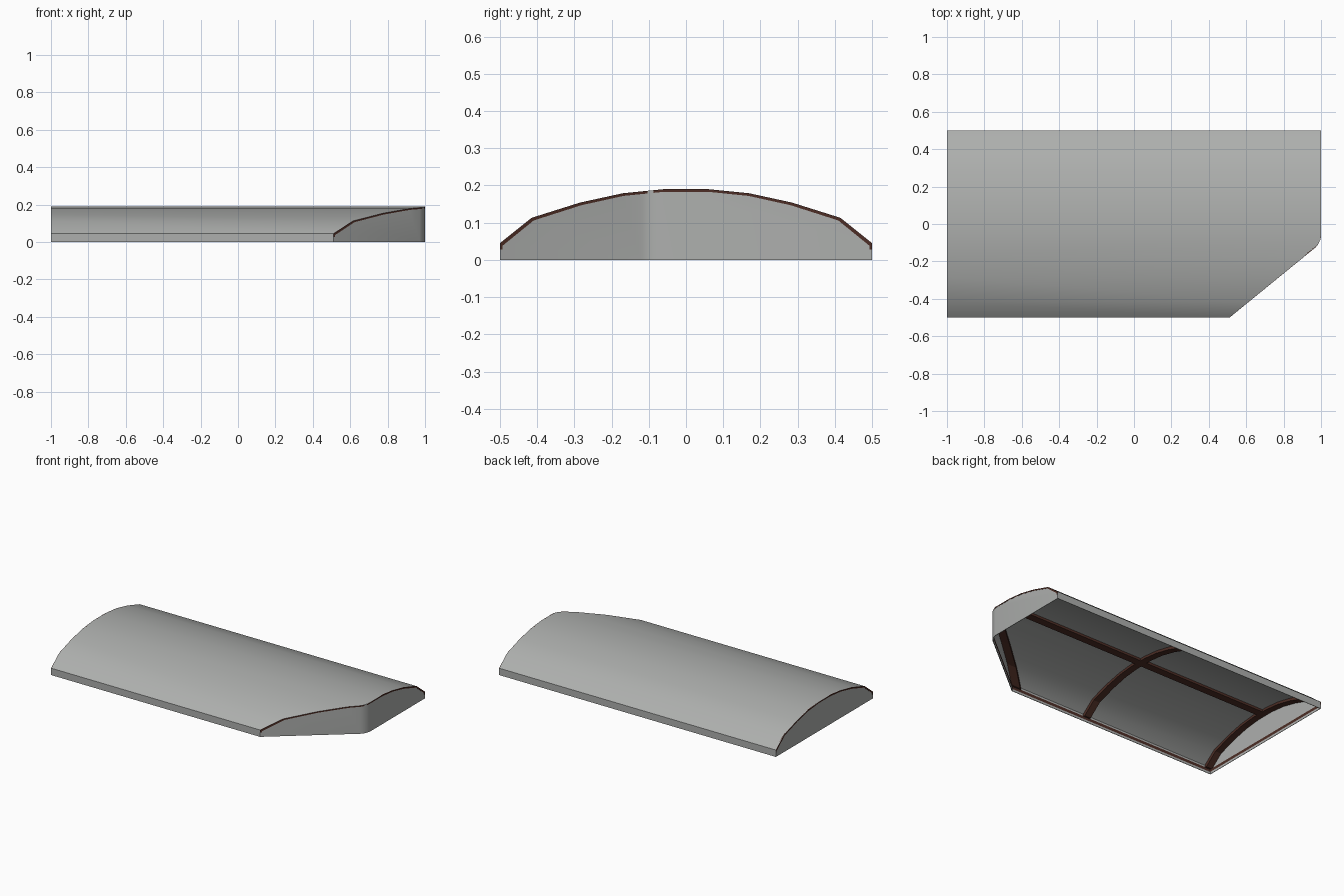
import bpy, bmesh, math
from mathutils import Vector

if "Cube" in bpy.data.objects:
    bpy.data.objects.remove(bpy.data.objects["Cube"])


def material(name, rgb):
    m = bpy.data.materials.new(name)
    m.diffuse_color = (*rgb, 1)
    m.use_nodes = True
    m.node_tree.nodes["Principled BSDF"].inputs["Base Color"].default_value = m.diffuse_color
    return m


GREY = material("panel grey", (0.42, 0.43, 0.42))
BROWN = material("rib brown", (0.075, 0.027, 0.019))

# Arched cross-section (y, z), mirrored about y = 0
HALF = [(0.5, 0.045), (0.415, 0.113), (0.285, 0.154), (0.17, 0.179), (0.06, 0.19)]
ARCH = HALF + [(-y, z) for y, z in reversed(HALF)]

# Clipped front right corner, with its end rounded by tangent planes
X, Y = Vector((1, 0, 0)), Vector((0, 1, 0))
CUT = Vector((0.632, -0.775, 0)).normalized()
CUT_D = CUT.dot(Vector((1, -0.1, 0)))
ROUND_C, ROUND_R = Vector((0.9, -0.0525, 0)), 0.1


def corner(grow=0.0):
    """Planes (normal, distance) that trim the clipped corner."""
    planes = [(CUT, CUT_D + grow)]
    for a in (-12.7, -25.4, -38.1):
        n = Vector((math.cos(math.radians(a)), math.sin(math.radians(a)), 0))
        planes.append((n, n.dot(ROUND_C) + ROUND_R + grow))
    return planes


def finish(name, bm, mat):
    mesh = bpy.data.meshes.new(name)
    bm.to_mesh(mesh)
    bm.free()
    ob = bpy.data.objects.new(name, mesh)
    bpy.context.collection.objects.link(ob)
    mesh.materials.append(mat)
    return ob


def prism(profile, planes, grow=0.0):
    """Extrude a (y, z) profile along x, then trim by planes n.p <= d."""
    bm = bmesh.new()
    face = bm.faces.new([bm.verts.new((-1 - grow, y, z)) for y, z in profile])
    ext = bmesh.ops.extrude_face_region(bm, geom=[face])
    for v in ext["geom"]:
        if isinstance(v, bmesh.types.BMVert):
            v.co.x = 1 + grow
    for n, d in planes:
        res = bmesh.ops.bisect_plane(bm, geom=bm.verts[:] + bm.edges[:] + bm.faces[:],
                                     plane_co=n * d, plane_no=n, clear_outer=True)
        edges = [e for e in res["geom_cut"] if isinstance(e, bmesh.types.BMEdge)]
        if edges:
            bmesh.ops.holes_fill(bm, edges=edges, sides=0)
    bmesh.ops.recalc_face_normals(bm, faces=bm.faces[:])
    return bm


def thicken(ob, thickness):
    bpy.ops.object.select_all(action='DESELECT')
    bpy.context.view_layer.objects.active = ob
    ob.select_set(True)
    sol = ob.modifiers.new("skin", 'SOLIDIFY')
    sol.thickness = thickness
    sol.offset = -1
    bpy.ops.object.modifier_apply(modifier=sol.name)


# Hollow shell, open underneath
bm = prism([(0.5, 0)] + ARCH + [(-0.5, 0)], corner())
bm.normal_update()
bmesh.ops.delete(bm, geom=[f for f in bm.faces if f.normal.z < -0.9], context='FACES')
shell = finish("arched_shell", bm, GREY)
thicken(shell, 0.004)
bpy.ops.object.shade_smooth_by_angle(angle=math.radians(30))


def band(d0, d1, foot):
    """Strip profile lying between two depths below the arch."""
    def line(d):
        s = 1 - 2 * d
        return [(0.5 * s, foot)] + [(y * s, z - d) for y, z in ARCH] + [(-0.5 * s, foot)]
    return line(d0) + line(d1)[::-1]


# Ribs follow the underside of the arch
RIBS = {
    "left_end_rib": [(X, -0.955)],
    "middle_rib": [(X, -0.03), (-X, 0.075)],
    "right_end_rib": [(-X, -0.955)] + corner(-0.002),
    "ridge_rib": [(Y, 0.025), (-Y, 0.025)],
    "clipped_corner_rib": [(-CUT, 0.045 - CUT_D)] + corner(-0.002),
}
for name, planes in RIBS.items():
    finish(name, prism(band(0.002, 0.018, 0.028), planes, -0.002), BROWN)

# Thin brown edge of the end ribs, showing along the top of the end walls
EDGES = {
    "left_edge_trim": [(X, -0.995)],
    "right_edge_trim": [(-X, -0.995)] + corner(0.001),
    "clipped_edge_trim": [(-CUT, 0.005 - CUT_D)] + corner(0.001),
}
for name, planes in EDGES.items():
    finish(name, prism(band(0.0, 0.007, 0.028), planes, 0.001), BROWN)

# Frame round the inside of the lower rim
bm = bmesh.new()
rim = [(-0.994, -0.494), (0.508, -0.494), (0.955, -0.129), (0.984, -0.094),
       (0.994, -0.06), (0.994, 0.494), (-0.994, 0.494)]
face = bm.faces.new([bm.verts.new((x, y, 0.03)) for x, y in rim])
bmesh.ops.inset_region(bm, faces=[face], thickness=0.035,
                       use_boundary=True, use_even_offset=True)
bmesh.ops.delete(bm, geom=[face], context='FACES')
thicken(finish("rim_frame", bm, BROWN), 0.018)
